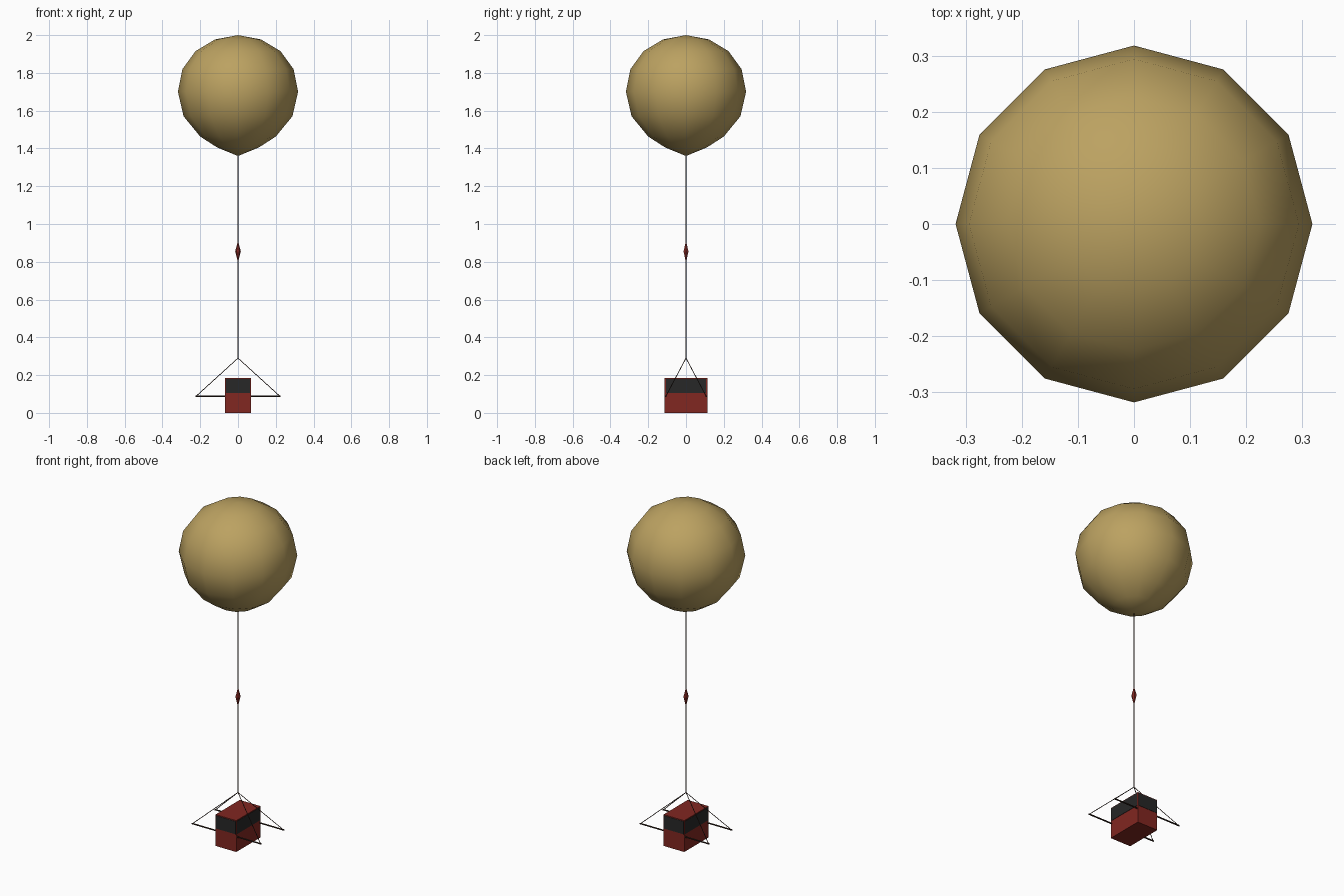
import bpy, math
from mathutils import Vector

if "Cube" in bpy.data.objects:
    bpy.data.objects.remove(bpy.data.objects["Cube"])


def material(name, rgb):
    m = bpy.data.materials.new(name)
    m.diffuse_color = (*rgb, 1)
    m.use_nodes = True
    m.node_tree.nodes["Principled BSDF"].inputs["Base Color"].default_value = m.diffuse_color
    return m


TAN = material("tan_latex", (0.50, 0.36, 0.12))
RED = material("red_casing", (0.22, 0.02, 0.015))
BLACK = material("black_panel", (0.02, 0.02, 0.02))
CORD = material("cord", (0.03, 0.015, 0.01))


def make(name, verts, faces, mat):
    me = bpy.data.meshes.new(name)
    me.from_pydata(verts, [], faces)
    me.materials.append(mat)
    ob = bpy.data.objects.new(name, me)
    bpy.context.collection.objects.link(ob)
    return ob


def lathe(name, rings, top, bottom, sides, mat):
    """Closed turned shape: (radius, z) rings listed from top to bottom."""
    verts = [(r * math.cos(math.tau * i / sides), r * math.sin(math.tau * i / sides), z)
             for r, z in rings for i in range(sides)]
    verts += [(0, 0, top), (0, 0, bottom)]
    tip, base, last = len(verts) - 2, len(verts) - 1, (len(rings) - 1) * sides
    faces = []
    for i in range(sides):
        j = (i + 1) % sides
        faces.append((tip, i, j))
        for k in range(0, last, sides):
            faces.append((k + i, k + sides + i, k + sides + j, k + j))
        faces.append((base, last + j, last + i))
    return make(name, verts, faces, mat)


def rod(name, a, b, radius, mat, sides=6):
    a, b = Vector(a), Vector(b)
    bpy.ops.mesh.primitive_cylinder_add(vertices=sides, radius=radius, depth=(b - a).length,
                                        location=(a + b) / 2)
    ob = bpy.context.object
    ob.name = name
    ob.rotation_euler = (b - a).to_track_quat('Z', 'Y').to_euler()
    ob.data.materials.append(mat)
    return ob


def box(name, size, centre, mat):
    bpy.ops.mesh.primitive_cube_add(size=1, location=centre)
    ob = bpy.context.object
    ob.name = name
    ob.scale = size
    ob.data.materials.append(mat)
    return ob


# Balloon: twelve-sided sphere drawn to a point at the neck
balloon = lathe("balloon",
                [(0.122, 1.977), (0.225, 1.915), (0.294, 1.82), (0.318, 1.70),
                 (0.288, 1.57), (0.20, 1.463), (0.11, 1.405)], 2.0, 1.36, 12, TAN)
for p in balloon.data.polygons:
    p.use_smooth = True

# Line and small folded parachute
rod("upper_line", (0, 0, 0.90), (0, 0, 1.37), 0.0025, CORD)
rod("lower_line", (0, 0, 0.288), (0, 0, 0.81), 0.0035, CORD)
lathe("folded_parachute", [(0.015, 0.855)], 0.912, 0.795, 6, RED)

# Instrument box with dark panels on all four sides
box("instrument_box", (0.135, 0.225, 0.185), (0, 0, 0.0925), RED)
for s, side in ((-1, "a"), (1, "b")):
    box(f"end_panel_{side}", (0.129, 0.004, 0.076), (0, s * 0.1125, 0.142), BLACK)
    box(f"side_panel_{side}", (0.004, 0.213, 0.076), (s * 0.0675, 0, 0.142), BLACK)

# Spreader bars through the box, hung by four bridle cords
for sy, end in ((-1, "front"), (1, "back")):
    y = sy * 0.107
    rod(f"{end}_spreader_bar", (-0.225, y, 0.088), (0.225, y, 0.088), 0.0045, CORD)
    for sx, side in ((-1, "left"), (1, "right")):
        rod(f"{end}_{side}_bridle", (sx * 0.222, y, 0.088), (0, 0, 0.29), 0.002, CORD)
